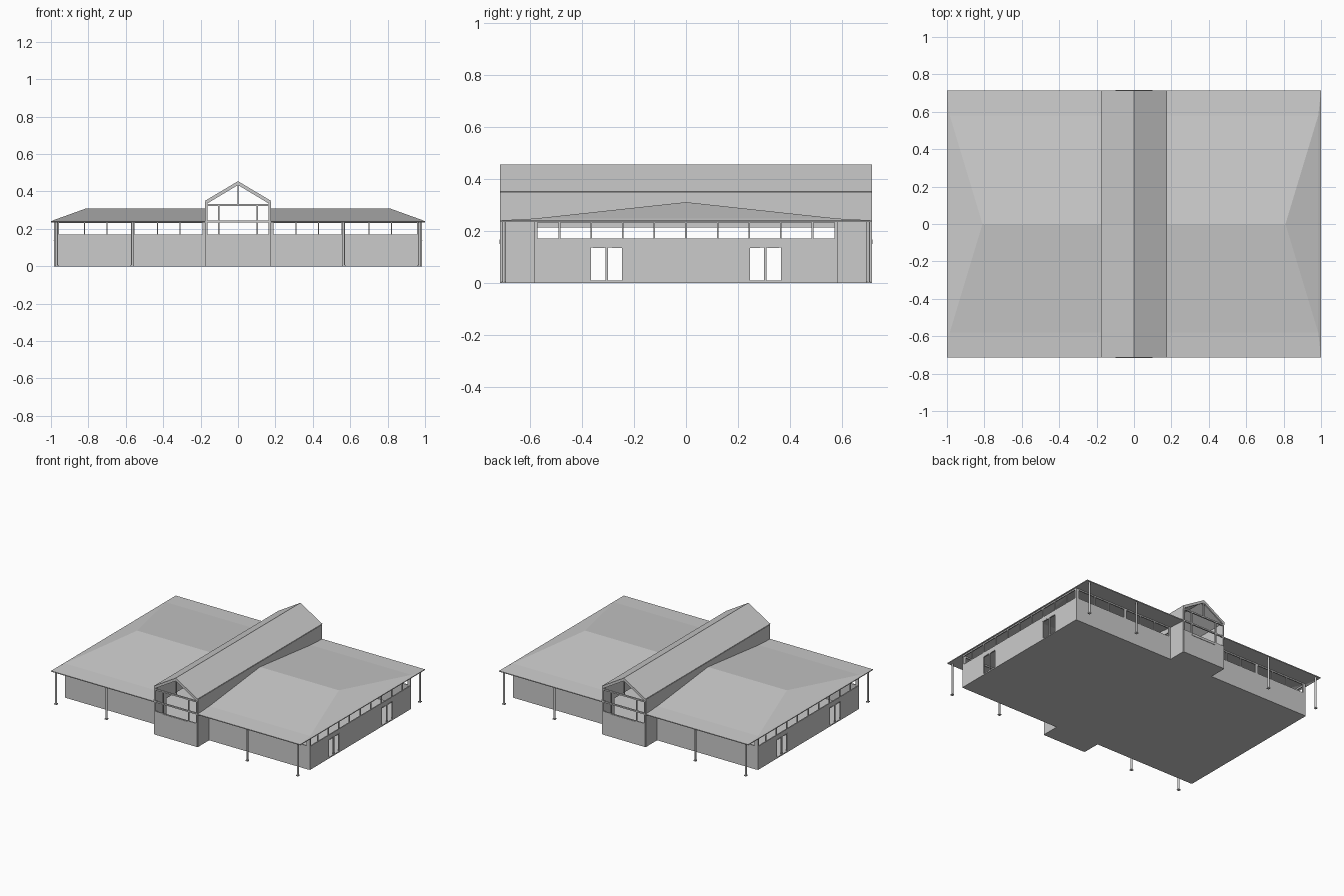
import bpy, bmesh

if "Cube" in bpy.data.objects:
    bpy.data.objects.remove(bpy.data.objects["Cube"])

T = 0.008  # wall thickness


def box(name, x0, x1, y0, y1, z0, z1):
    bpy.ops.mesh.primitive_cube_add(size=1, location=((x0 + x1) / 2, (y0 + y1) / 2, (z0 + z1) / 2))
    o = bpy.context.object
    o.name = name
    o.scale = (abs(x1 - x0), abs(y1 - y0), abs(z1 - z0))
    return o


def sheet(name, verts, faces, thick, offset=0.0):
    me = bpy.data.meshes.new(name)
    me.from_pydata(verts, [], faces)
    bm = bmesh.new()
    bm.from_mesh(me)
    bmesh.ops.remove_doubles(bm, verts=bm.verts, dist=1e-5)
    bmesh.ops.recalc_face_normals(bm, faces=bm.faces)
    if sum(f.normal.z for f in bm.faces) < 0:
        bmesh.ops.reverse_faces(bm, faces=bm.faces)
    bm.to_mesh(me)
    bm.free()
    o = bpy.data.objects.new(name, me)
    bpy.context.collection.objects.link(o)
    m = o.modifiers.new("thickness", 'SOLIDIFY')
    m.thickness = thick
    m.offset = offset
    return o


def wall(name, axis, c, u0, u1, z0, z1, holes=()):
    """Vertical wall on plane axis=c, with rectangular holes (u0, u1, z0, z1)."""
    us = sorted({u0, u1} | {h[i] for h in holes for i in (0, 1)})
    zs = sorted({z0, z1} | {h[i] for h in holes for i in (2, 3)})
    verts, faces = [], []
    for a, b in zip(us, us[1:]):
        for p, q in zip(zs, zs[1:]):
            mu, mz = (a + b) / 2, (p + q) / 2
            if any(h[0] < mu < h[1] and h[2] < mz < h[3] for h in holes):
                continue
            n = len(verts)
            for u, z in ((a, p), (b, p), (b, q), (a, q)):
                verts.append((c, u, z) if axis == 'x' else (u, c, z))
            faces.append((n, n + 1, n + 2, n + 3))
    return sheet(name, verts, faces, T)


X, Y, YH, XH = 0.98, 0.578, 0.71, 0.172   # body half sizes, hall end, hall half width
SILL, HEAD, TOP = 0.17, 0.232, 0.243

# floor slabs
box("floor", -X, X, -Y, Y, 0, 0.006)
for s in (-1, 1):
    box("hall_floor", -XH, XH, s * Y, s * YH, 0, 0.006)

for s in (-1, 1):
    # end walls with ribbon window and two double doors
    doors = [(d * k - 0.0275, d * k + 0.0275, 0.008, 0.135) for d in (-1, 1) for k in (0.273, 0.337)]
    wall("end_wall", 'x', s * X, -Y, Y, 0, TOP, [(-0.57, 0.57, SILL, HEAD)] + doors)
    for i in range(-4, 5):
        y = i * 0.1215
        box("end_mullion", s * X - 0.004, s * X + 0.004, y - 0.003, y + 0.003, SILL, HEAD)
    for d in (-1, 1):
        for k in (0.262, 0.335):
            box("door_lintel", s * (X - 0.004), s * (X + 0.007), d * k - 0.022, d * k + 0.022, 0.134, 0.139)

    # long walls, both halves of front and back
    for t in (-1, 1):
        wins = [(0.19, 0.553, SILL, HEAD), (0.573, 0.958, SILL, HEAD)]
        holes = [(w[0], w[1], w[2], w[3]) if t > 0 else (-w[1], -w[0], w[2], w[3]) for w in wins]
        wall("long_wall", 'y', s * Y, t * XH if t > 0 else -X, X if t > 0 else -XH, 0, TOP, holes)
        for m in (0.31, 0.43, 0.70, 0.82):
            box("window_mullion", t * m - 0.003, t * m + 0.003, s * Y - 0.004, s * Y + 0.004, SILL, HEAD)
        # porch posts with small feet
        for px in (0.565, 0.97):
            bpy.ops.mesh.primitive_cylinder_add(vertices=12, radius=0.0065, depth=0.238, location=(t * px, s * 0.7, 0.119))
            bpy.context.object.name = "porch_post"
            box("post_foot", t * px - 0.009, t * px + 0.009, s * 0.7 - 0.009, s * 0.7 + 0.009, 0, 0.006)
        # projecting hall side walls
        wall("hall_porch_side", 'x', t * XH, min(s * Y, s * YH), max(s * Y, s * YH), 0, 0.345)

    # hipped roof half with shallower porch skirt
    a = 0.172
    v = [(a, 0, .31), (.81, 0, .31), (.985, .58, .247), (a, .58, .247), (.985, -.58, .247),
         (a, -.58, .247), (a, .715, .24), (1, .715, .24), (a, -.715, .24), (1, -.715, .24)]
    f = [(0, 1, 2, 3), (0, 5, 4, 1), (1, 4, 2), (3, 2, 7, 6), (5, 8, 9, 4), (2, 4, 9, 7)]
    sheet("hip_roof", [(s * p[0], p[1], p[2]) for p in v], f, 0.006, -1)

    # raised hall clerestory side
    wall("hall_upper_side", 'x', s * XH, -Y, Y, 0.212, 0.345)

    # hall end: low wall and glazing bars
    y = s * YH
    wall("hall_end_wall", 'y', y, -XH, XH, 0, SILL)
    y0, y1 = y - 0.005, y + 0.005
    for z in (0.24, 0.328):
        box("hall_rail", -XH, XH, y0, y1, z - 0.005, z + 0.005)
    for px in (-XH + 0.004, XH - 0.004):
        box("hall_corner_post", px - 0.005, px + 0.005, y0, y1, SILL, 0.345)
    for px, z0, z1 in ((-0.103, SILL, 0.328), (0.103, SILL, 0.328), (0, 0.328, 0.445)):
        box("hall_mullion", px - 0.003, px + 0.003, y0, y1, z0, z1)
    for t in (-1, 1):
        q = [(0, .448), (t * .174, .345), (t * .174, .330), (0, .434)]
        sheet("gable_rafter", [(p[0], y, p[1]) for p in q], [(0, 1, 2, 3)], 0.01)
    box("end_ledge", -0.1, 0.1, s * 0.71, s * 0.717, 0.15, 0.166)

# raised gable roof over the hall
v = [(x, y, z) for y in (-.715, .715) for x, z in ((-.176, .35), (0, .455), (.176, .35))]
sheet("hall_roof", v, [(0, 1, 4, 3), (1, 2, 5, 4)], 0.007, -1)
